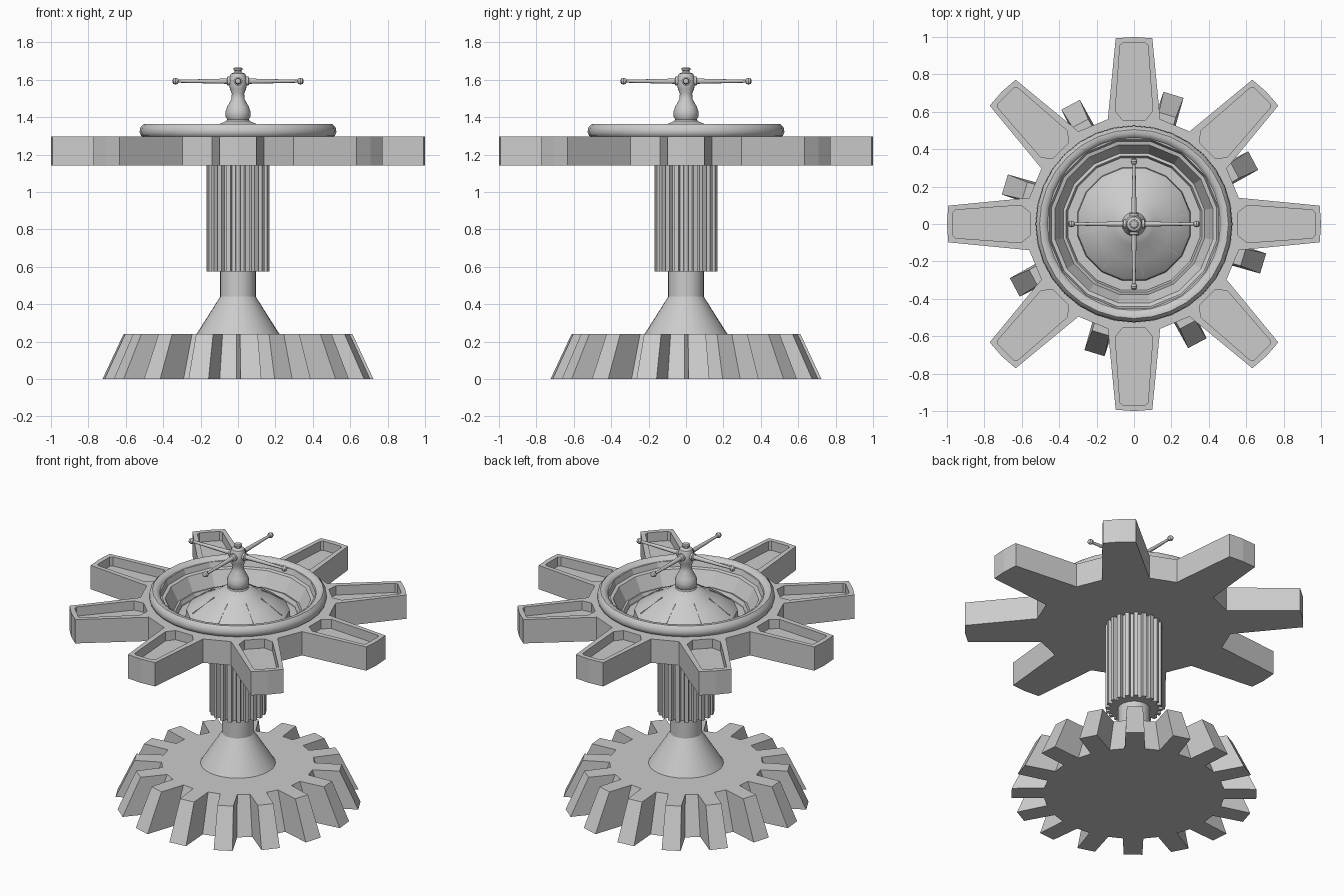
import bpy, bmesh
from math import sin, cos, pi, radians, hypot, atan2

if "Cube" in bpy.data.objects:
    bpy.data.objects.remove(bpy.data.objects["Cube"])


def finish(name, bm, smooth=None):
    bmesh.ops.remove_doubles(bm, verts=bm.verts, dist=1e-5)
    bmesh.ops.recalc_face_normals(bm, faces=bm.faces)
    me = bpy.data.meshes.new(name)
    bm.to_mesh(me)
    bm.free()
    ob = bpy.data.objects.new(name, me)
    bpy.context.collection.objects.link(ob)
    bpy.ops.object.select_all(action='DESELECT')
    ob.select_set(True)
    bpy.context.view_layer.objects.active = ob
    if smooth:
        bpy.ops.object.shade_smooth_by_angle(angle=radians(smooth))
    return ob


def lathe(name, profile, n, smooth=None, offset=0.0):
    """Revolve (radius, z) points around the z axis."""
    bm = bmesh.new()
    rings = [[bm.verts.new((r * cos(2 * pi * i / n + offset), r * sin(2 * pi * i / n + offset), z))
              for i in range(n)] for r, z in profile]
    for a, b in zip(rings, rings[1:]):
        for i in range(n):
            j = (i + 1) % n
            bm.faces.new((a[i], a[j], b[j], b[i]))
    if profile[0] != profile[-1]:
        bm.faces.new(rings[0])
        bm.faces.new(rings[-1])
    return finish(name, bm, smooth)


def add_prism(bm, pts, z0, z1, top_scale=1.0):
    lo = [bm.verts.new((x, y, z0)) for x, y in pts]
    hi = [bm.verts.new((x * top_scale, y * top_scale, z1)) for x, y in pts]
    bm.faces.new(lo)
    bm.faces.new(hi)
    for i in range(len(pts)):
        j = (i + 1) % len(pts)
        bm.faces.new((lo[i], lo[j], hi[j], hi[i]))


def turn(pts, a):
    return [(x * cos(a) - y * sin(a), x * sin(a) + y * cos(a)) for x, y in pts]


def toothed_outline(tooth, n, offset=0.0):
    return [p for k in range(n) for p in turn(tooth, 2 * pi * k / n + offset)]


def prism(name, pts, z0, z1, top_scale=1.0):
    bm = bmesh.new()
    add_prism(bm, pts, z0, z1, top_scale)
    return finish(name, bm)


def cut(target, cutter):
    mod = target.modifiers.new("cut", 'BOOLEAN')
    mod.operation = 'DIFFERENCE'
    mod.solver = 'EXACT'
    mod.object = cutter
    bpy.context.view_layer.objects.active = target
    bpy.ops.object.modifier_apply(modifier=mod.name)
    bpy.data.objects.remove(cutter)


# Base bevel gear with 16 slanted teeth
tooth = [(0.53, -0.06), (0.722, -0.056), (0.722, 0.056), (0.53, 0.06)]
prism("base_gear", toothed_outline(tooth, 16, radians(5.5)), 0, 0.24, 0.845)

# Conical foot and column
lathe("column", [(0.225, 0.235), (0.095, 0.44), (0.095, 0.6)], 32, 30)

# Splined shaft
spline = [(0.143, -0.014), (0.168, -0.012), (0.168, 0.012), (0.143, 0.014)]
prism("splined_shaft", toothed_outline(spline, 20), 0.575, 1.15)

# Large eight-armed gear with recessed arms and a central well
arm = [(0.56, -0.14), (0.993, -0.098), (1.0, 0), (0.993, 0.098), (0.56, 0.14)]
gear = prism("arm_gear", toothed_outline(arm, 8), 1.14, 1.295)
pocket = [(0.555, -0.06), (0.605, -0.1), (0.955, -0.075), (0.968, -0.06),
          (0.968, 0.06), (0.955, 0.075), (0.605, 0.1), (0.555, 0.06)]
bm = bmesh.new()
for k in range(8):
    add_prism(bm, turn(pocket, k * pi / 4), 1.235, 1.4)
cut(gear, finish("pocket_cutter", bm))
cut(gear, lathe("well_cutter", [(0.47, 1.19), (0.47, 1.4)], 32))

# Rounded raised rim
lathe("rim", [(0.495, 1.285), (0.518, 1.30), (0.526, 1.32), (0.522, 1.345), (0.505, 1.363),
              (0.485, 1.363), (0.465, 1.35), (0.455, 1.33), (0.455, 1.285), (0.495, 1.285)], 32, 40)

# Faceted bowl inside the rim
lathe("bowl", [(0.47, 1.345), (0.46, 1.345), (0.45, 1.31), (0.43, 1.305), (0.385, 1.215), (0.37, 1.22),
               (0.36, 1.2), (0.36, 1.185), (0.47, 1.185), (0.47, 1.345)], 16, offset=pi / 16)

# Domed hub with raised seams
dome = [(0.31, 1.18), (0.305, 1.235), (0.29, 1.25), (0.2, 1.31), (0.12, 1.35),
        (0.105, 1.362), (0.085, 1.37), (0.05, 1.385)]
lathe("dome", dome, 16, 20, offset=pi / 16)
bm = bmesh.new()
for k in range(8):
    a = radians(10) + k * pi / 4
    vs = []
    for h in (-0.012, 0.005):
        for r, z in ((0.15, 1.336), (0.285, 1.253)):
            for w in (-0.003, 0.003):
                x, y = turn([(r, w)], a)[0]
                vs.append(bm.verts.new((x, y, z + h)))
    for f in ((0, 1, 3, 2), (4, 5, 7, 6), (0, 1, 5, 4), (2, 3, 7, 6), (0, 2, 6, 4), (1, 3, 7, 5)):
        bm.faces.new([vs[i] for i in f])
finish("dome_seams", bm)

# Turned spindle
lathe("spindle", [(0.07, 1.365), (0.058, 1.388), (0.066, 1.402), (0.066, 1.43), (0.058, 1.455),
                  (0.036, 1.495), (0.033, 1.525), (0.043, 1.55), (0.048, 1.575), (0.048, 1.605),
                  (0.038, 1.632), (0.018, 1.64), (0.018, 1.648), (0.025, 1.652), (0.025, 1.66),
                  (0.018, 1.665)], 16, 35)

# Four tapered handles with ball ends
handle = [(0.024, 0.03), (0.024, 0.055), (0.014, 0.06), (0.008, 0.318), (0.014, 0.322),
          (0.018, 0.333), (0.014, 0.346), (0.006, 0.351)]
for k in range(4):
    ob = lathe("handle_%d" % (k + 1), handle, 12, 35)
    ob.location = (0, 0, 1.592)
    ob.rotation_euler = (0, pi / 2, k * pi / 2)
